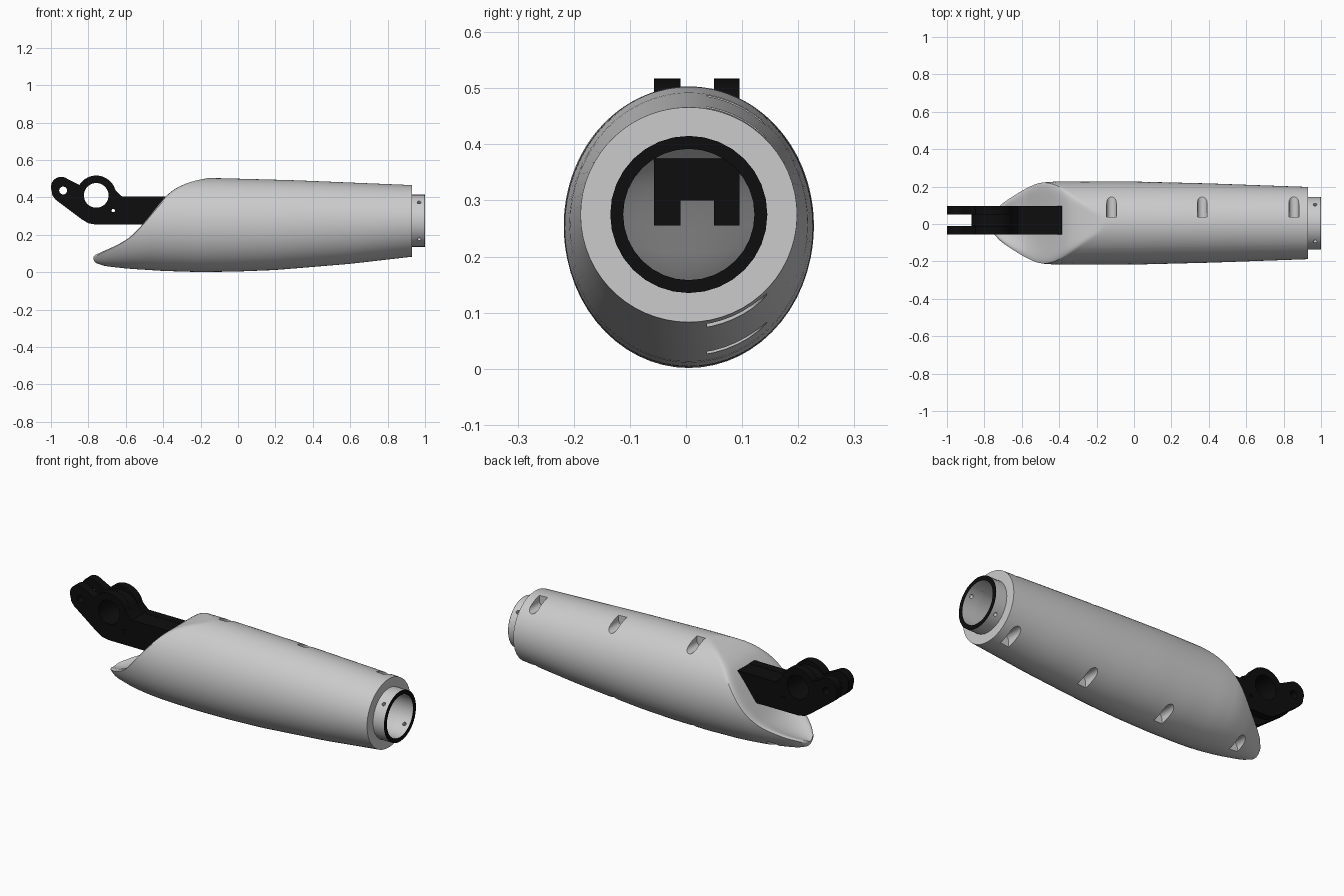
import bpy, bmesh
from math import sin, cos, asin, pi, sqrt, radians
from mathutils import Matrix, Vector

if "Cube" in bpy.data.objects:
    bpy.data.objects.remove(bpy.data.objects["Cube"])

black = bpy.data.materials.new("black")
black.diffuse_color = (0.004, 0.004, 0.004, 1)
black.use_nodes = True
black.node_tree.nodes["Principled BSDF"].inputs["Base Color"].default_value = black.diffuse_color
CY, CZ = 0.005, 0.275          # centre line of the sleeve


def finish(name, bm, mat=None):
    bmesh.ops.remove_doubles(bm, verts=bm.verts, dist=1e-5)
    bmesh.ops.recalc_face_normals(bm, faces=bm.faces)
    me = bpy.data.meshes.new(name)
    bm.to_mesh(me)
    bm.free()
    ob = bpy.data.objects.new(name, me)
    bpy.context.collection.objects.link(ob)
    if mat:
        me.materials.append(mat)
    return ob


def activate(ob):
    bpy.ops.object.select_all(action='DESELECT')
    ob.select_set(True)
    bpy.context.view_layer.objects.active = ob


def smooth(ob, angle=35):
    activate(ob)
    bpy.ops.object.shade_smooth_by_angle(angle=radians(angle))


def cut(ob, cutters):
    activate(ob)
    for c in cutters:
        m = ob.modifiers.new("cut", 'BOOLEAN')
        m.operation, m.solver, m.object = 'DIFFERENCE', 'EXACT', c
        bpy.ops.object.modifier_apply(modifier=m.name)
        bpy.data.objects.remove(c)


def arc(cx, cz, rx, a0, a1, n=20, rz=None):
    rz = rz or rx
    return [(cx + rx * cos(radians(a0 + (a1 - a0) * i / n)),
             cz + rz * sin(radians(a0 + (a1 - a0) * i / n))) for i in range(n + 1)]


def circle(cx, cz, r, n=28):
    return arc(cx, cz, r, 0, 360, n)[:-1]


def plate(name, outlines, axis, lo, hi, mat=None):
    """Extrude filled outlines (inner ones become holes) along y or x."""
    cu = bpy.data.curves.new(name, 'CURVE')
    cu.dimensions, cu.fill_mode = '2D', 'BOTH'
    cu.extrude = (hi - lo) / 2
    for pts in outlines:
        s = cu.splines.new('POLY')
        s.points.add(len(pts) - 1)
        for p, q in zip(s.points, pts):
            p.co = (q[0], q[1], 0, 1)
        s.use_cyclic_u = True
    tmp = bpy.data.objects.new(name, cu)
    bpy.context.collection.objects.link(tmp)
    me = bpy.data.meshes.new_from_object(
        tmp.evaluated_get(bpy.context.evaluated_depsgraph_get()))
    bpy.data.objects.remove(tmp)
    bm = bmesh.new()
    bm.from_mesh(me)
    mid = (lo + hi) / 2
    rot = Matrix.Rotation(pi / 2, 4, 'X')
    if axis == 'x':
        rot = Matrix.Rotation(pi / 2, 4, 'Z') @ rot
    shift = (mid, 0, 0) if axis == 'x' else (0, mid, 0)
    bm.transform(Matrix.Translation(shift) @ rot)
    return finish(name, bm, mat)


# Sleeve shape: underside, top, half width and slanted cut height along x
BOTTOM = [(-.772, .066), (-.765, .052), (-.75, .042), (-.72, .034), (-.6, .02), (-.4, .007),
          (-.2, .001), (0, .004), (.2, .012), (.6, .045), (.93, .083)]
TOP = [(-.77, .505), (-.1, .503), (.3, .492), (.93, .466)]
WIDTH = [(-.772, .05), (-.765, .085), (-.75, .105), (-.7, .142), (-.6, .188), (-.5, .217),
         (-.4, .223), (0, .222), (.4, .212), (.93, .193)]
CUT = [(-.772, .086), (-.765, .1), (-.75, .11), (-.7, .132), (-.6, .182), (-.55, .222),
       (-.5, .278), (-.45, .338), (-.4, .397), (-.35, .44), (-.3, .466), (-.25, .485),
       (-.2, .496), (-.1, .515), (0, .56)]


def lerp(tab, x):
    if x <= tab[0][0]:
        return tab[0][1]
    for (a, u), (b, v) in zip(tab, tab[1:]):
        if x <= b:
            return u + (v - u) * (x - a) / (b - a)
    return tab[-1][1]


def smoothed(tab, x):
    w = max(0, min(.035, x + .772, .93 - x))
    return sum(lerp(tab, x + w * k / 4) for k in range(-4, 5)) / 9


def section(x, inset=0):
    zb, zt = smoothed(BOTTOM, x) + inset, smoothed(TOP, x) - inset
    w, zc = smoothed(WIDTH, x) - inset, smoothed(CUT, x) - inset
    mid, h = (zb + zt) / 2, (zt - zb) / 2
    r = min(.016, (zc - zb) * .4)                       # rounded rim
    dish = min(.035 * max(0, min(1, (-.36 - x) / .2)), (zc - zb) * .3)
    t0 = asin(max(-.97, min(.8, (zc - r - mid) / h)))
    n, m = 48, 30
    pts = []
    for i in range(n + 1):
        t = t0 - (pi + 2 * t0) * i / n
        pts.append((x, CY + w * cos(t), mid + h * sin(t)))
    for i in range(1, m):
        u = -cos(pi * i / m)
        y = w * cos(t0) * u
        z = min(mid + h * sqrt(1 - (y / w) ** 2), zc - dish * (1 - u * u) - r * abs(u) ** 10)
        pts.append((x, CY + y, z))
    return pts


def loft(name, xs, inset=0):
    bm = bmesh.new()
    rings = [[bm.verts.new(p) for p in section(x, inset)] for x in xs]
    for a, b in zip(rings, rings[1:]):
        for i in range(len(a)):
            j = (i + 1) % len(a)
            bm.faces.new((a[i], a[j], b[j], b[i]))
    bm.faces.new(rings[0])
    bm.faces.new(rings[-1][::-1])
    return finish(name, bm)


# Hollow sleeve
xs = [-.772, -.769, -.765, -.758] + [-.75 + .015 * i for i in range(48)] \
    + [-.03 + .04 * i for i in range(24)] + [.93]
sleeve = loft("sleeve", xs)
cavity = loft("cavity_cutter", [-.54 + .03 * i for i in range(49)] + [.95], .075)


# Screw recesses along the top and bottom seams
def recess(x, side, y_out):
    zb, zt, w = smoothed(BOTTOM, x), smoothed(TOP, x), smoothed(WIDTH, x)
    z = (zb + zt) / 2 + side * (zt - zb) / 2 * sqrt(1 - (y_out / w) ** 2) + side * .026
    pts = [(x + px, z + side * pz) for px, pz in arc(0, 0, .026, 180, 360, 14)]
    pts += [(x + .026, z + side * .15), (x - .026, z + side * .15)]
    return plate("recess_cutter", [pts], 'y', .037, .3)


cutters = [cavity]
for x in (-.12, .365, .855):
    cutters += [recess(x, 1, .14), recess(x, -1, .14)]
cutters.append(recess(-.6, -1, .115))
cut(sleeve, cutters)
smooth(sleeve)

# End collar with four pin holes and a black end band
neck = plate("neck_collar", [circle(CY, CZ, .14, 32), circle(CY, CZ, .117, 32)], 'x', .915, .998)
pins = []
for k in range(4):
    a = pi / 4 + k * pi / 2
    d = Vector((0, cos(a), sin(a)))
    bm = bmesh.new()
    bmesh.ops.create_cone(bm, cap_ends=True, segments=16, radius1=.01, radius2=.01, depth=.08)
    bm.transform(Matrix.Translation(Vector((.968, CY, CZ)) + d * .13)
                 @ d.to_track_quat('Z', 'Y').to_matrix().to_4x4())
    pins.append(finish("pin_cutter", bm))
cut(neck, pins)
smooth(neck)
plate("end_band", [circle(CY, CZ, .14, 32), circle(CY, CZ, .117, 32)], 'x', .998, 1.0, black)

# Forked bracket: two side plates joined by a web
HX, HZ = -.758, .411
bore = circle(HX, HZ, .066, 36)
side = arc(-.945, .455, .055, 200, 55) + arc(HX, HZ, .106, 148, 15, 26) \
    + [(-.62, .405), (-.33, .405), (-.33, .255), (-.76, .255), (-.8, .262), (-.835, .283),
       (-.975, .388), (-.992, .41)]
for name, lo, hi in (("bracket_plate_front", -.057, -.01), ("bracket_plate_back", .05, .095)):
    p = plate(name, [side, bore, circle(-.935, .437, .021), circle(-.667, .33, .009, 14)],
              'y', lo, hi, black)
    smooth(p)
web = arc(HX, HZ, .11, 215, 15, 26, .085) \
    + [(-.62, .404), (-.33, .404), (-.33, .3), (-.7, .3)]
smooth(plate("bracket_web", [web, bore, circle(-.667, .33, .009, 14)], 'y', -.011, .051, black))
